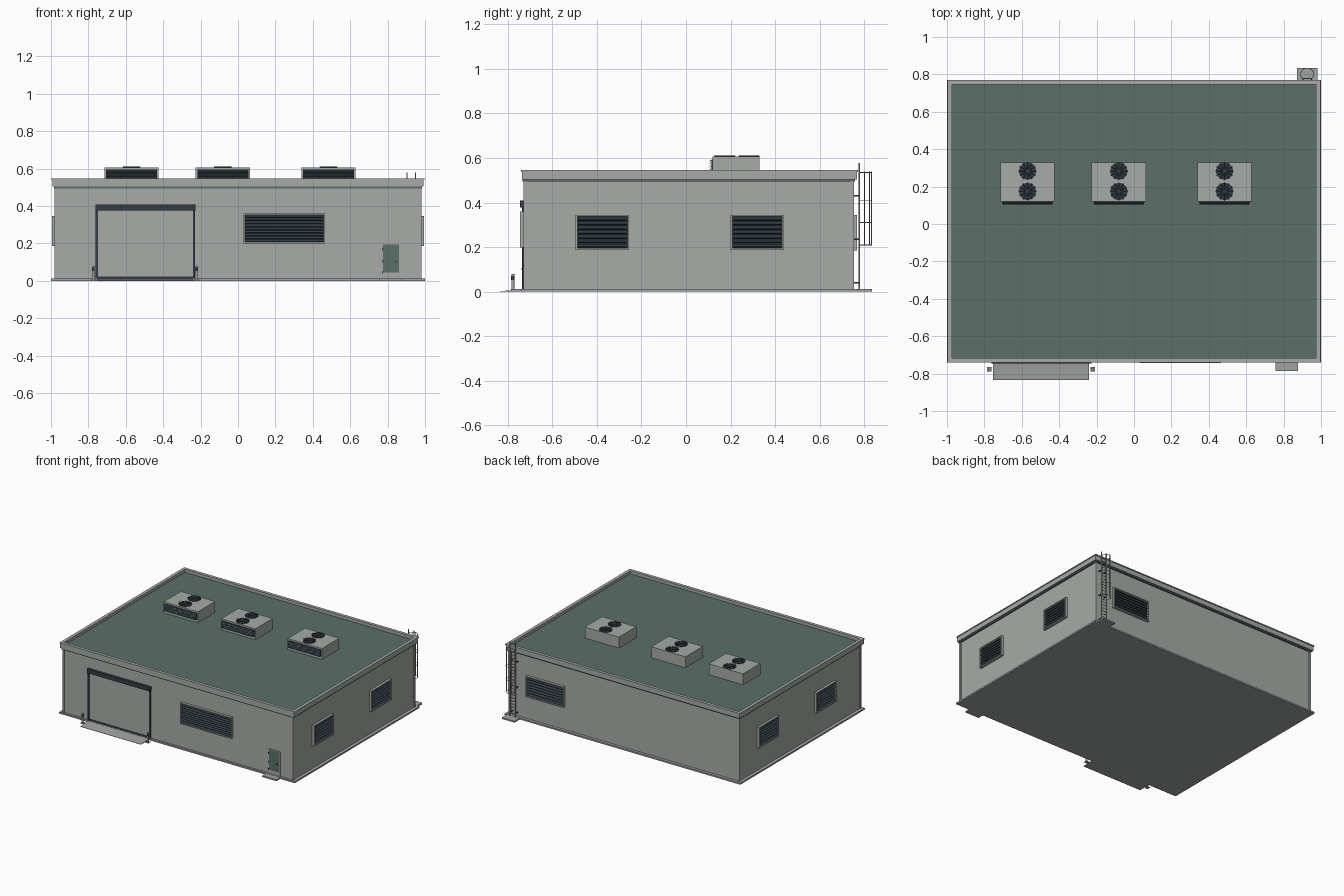
import bpy, bmesh, math
from mathutils import Matrix, Vector

if "Cube" in bpy.data.objects:
    bpy.data.objects.remove(bpy.data.objects["Cube"])


def material(name, r, g, b):
    m = bpy.data.materials.new(name)
    m.diffuse_color = (r, g, b, 1)
    m.use_nodes = True
    m.node_tree.nodes["Principled BSDF"].inputs["Base Color"].default_value = m.diffuse_color
    return m


MATS = [material("wall grey", 0.385, 0.41, 0.38),
        material("roof green", 0.10, 0.16, 0.135),
        material("dark slate", 0.034, 0.048, 0.062),
        material("concrete grey", 0.35, 0.37, 0.365)]
GREY, GREEN, DARK, CONC = range(4)


class Part:
    """Collects primitives in one bmesh; base places the whole part."""

    def __init__(self, name, base=None):
        self.name, self.bm = name, bmesh.new()
        self.base = base or Matrix.Identity(4)

    def paint(self, verts, mat):
        for f in {f for v in verts for f in v.link_faces}:
            f.material_index = mat

    def box(self, x0, x1, y0, y1, z0, z1, mat, tilt=0):
        m = (Matrix.Translation(((x0 + x1) / 2, (y0 + y1) / 2, (z0 + z1) / 2))
             @ Matrix.Rotation(tilt, 4, 'X')
             @ Matrix.Diagonal((x1 - x0, y1 - y0, z1 - z0, 1)))
        v = bmesh.ops.create_cube(self.bm, size=1, matrix=self.base @ m)['verts']
        self.paint(v, mat)
        return v

    def rod(self, a, b, r, mat, sides=8):
        a, b = Vector(a), Vector(b)
        m = (Matrix.Translation((a + b) / 2)
             @ (b - a).to_track_quat('Z', 'Y').to_matrix().to_4x4())
        v = bmesh.ops.create_cone(self.bm, cap_ends=True, segments=sides, radius1=r,
                                  radius2=r, depth=(b - a).length,
                                  matrix=self.base @ m)['verts']
        self.paint(v, mat)

    def frame(self, x0, x1, y0, y1, z0, z1, w, mat):
        self.box(x0, x1, y0, y1, z1 - w, z1, mat)
        self.box(x0, x1, y0, y1, z0, z0 + w, mat)
        self.box(x0, x0 + w, y0, y1, z0 + w, z1 - w, mat)
        self.box(x1 - w, x1, y0, y1, z0 + w, z1 - w, mat)

    def ring(self, x0, x1, y0, y1, z0, z1, w, mat):
        self.box(x0, x1, y0, y0 + w, z0, z1, mat)
        self.box(x0, x1, y1 - w, y1, z0, z1, mat)
        self.box(x0, x0 + w, y0 + w, y1 - w, z0, z1, mat)
        self.box(x1 - w, x1, y0 + w, y1 - w, z0, z1, mat)

    def slats(self, x0, x1, y, z0, z1, n, depth):
        step = (z1 - z0) / n
        for i in range(n):
            zc = z0 + step * (i + 0.5)
            self.box(x0, x1, y - depth / 2, y + depth / 2, zc - step * 0.12,
                     zc + step * 0.12, DARK, math.radians(40))

    def done(self):
        me = bpy.data.meshes.new(self.name)
        self.bm.to_mesh(me)
        self.bm.free()
        for m in MATS:
            me.materials.append(m)
        ob = bpy.data.objects.new(self.name, me)
        bpy.context.collection.objects.link(ob)
        return ob


# Base slab, walls with corner trims
p = Part("base_slab")
p.box(-1, 1, -0.74, 0.77, 0, 0.012, CONC)
p.done()
p = Part("walls")
p.box(-0.975, 0.975, -0.725, 0.748, 0.012, 0.5, GREY)
for x in (-0.972, 0.972):
    for y in (-0.722, 0.745):
        p.box(x - 0.008, x + 0.008, y - 0.008, y + 0.008, 0.012, 0.497, GREY)
p.done()

# Roof deck, parapet and green trim under it
p = Part("roof_deck")
p.box(-0.98, 0.98, -0.72, 0.752, 0.5, 0.522, GREEN)
p.done()
p = Part("parapet")
p.ring(-0.993, 0.993, -0.737, 0.767, 0.503, 0.54, 0.018, GREY)
p.ring(-0.997, 0.997, -0.741, 0.771, 0.538, 0.546, 0.024, GREY)
p.done()
p = Part("parapet_trim")
p.ring(-0.985, 0.985, -0.733, 0.758, 0.494, 0.504, 0.02, GREEN)
p.done()


# Wall louvres: centre on wall, heading angle, width, height
def louvre(name, x, y, angle, w, z0, z1, n):
    base = Matrix.Translation((x, y, 0)) @ Matrix.Rotation(math.radians(angle), 4, 'Z')
    q = Part(name, base)
    h = w / 2
    q.frame(-h, h, -0.019, 0.005, z0, z1, 0.008, GREY)
    q.box(-h + 0.006, h - 0.006, -0.004, 0.004, z0 + 0.006, z1 - 0.006, DARK)
    q.slats(-h + 0.007, h - 0.007, -0.010, z0 + 0.008, z1 - 0.008, n, 0.017)
    q.done()


louvre("front_louvre", 0.248, -0.725, 0, 0.435, 0.198, 0.36, 9)
louvre("back_louvre", 0.665, 0.748, 180, 0.32, 0.185, 0.345, 7)
for i, y in enumerate((-0.375, 0.32)):
    louvre(f"right_louvre_{i + 1}", 0.975, y, 90, 0.24, 0.187, 0.345, 7)
for i, y in enumerate((-0.285, 0.41)):
    louvre(f"left_louvre_{i + 1}", -0.975, y, -90, 0.24, 0.187, 0.345, 7)

# Roller door with ribbed curtain, side guides and header box
p = Part("roller_door")
p.box(-0.75, -0.24, -0.729, -0.72, 0.015, 0.39, GREY)
p.box(-0.75, -0.24, -0.731, -0.72, 0.012, 0.022, DARK)
for x in (-0.755, -0.235):
    p.box(x - 0.006, x + 0.006, -0.736, -0.72, 0.012, 0.38, DARK)
p.box(-0.762, -0.228, -0.745, -0.72, 0.377, 0.408, DARK)
p.done()

# Sloped ramp in front of the roller door
p = Part("ramp")
p.box(-0.755, -0.24, -0.834, -0.73, 0, 0.011, CONC)
for v in p.bm.verts:
    if v.co.y < -0.8 and v.co.z > 0.005:
        v.co.z = 0.002
p.done()

# Bollards
for i, x in enumerate((-0.774, -0.221)):
    p = Part(f"bollard_{i + 1}")
    p.box(x - 0.012, x + 0.012, -0.789, -0.765, 0, 0.006, CONC)
    p.rod((x, -0.777, 0), (x, -0.777, 0.078), 0.007, GREY, 12)
    p.rod((x, -0.777, 0.052), (x, -0.777, 0.07), 0.0078, DARK, 12)
    p.done()

# Personnel door with frame, kick plate, handle, hinges and step
p = Part("side_door")
p.frame(0.768, 0.867, -0.732, -0.72, 0.008, 0.2, 0.006, GREY)
p.box(0.774, 0.861, -0.73, -0.72, 0.012, 0.196, GREEN)
p.box(0.774, 0.861, -0.732, -0.72, 0.012, 0.045, GREY)
p.box(0.835, 0.849, -0.738, -0.728, 0.098, 0.103, DARK)
for z in (0.045, 0.105, 0.17):
    p.box(0.77, 0.776, -0.735, -0.728, z - 0.007, z + 0.007, DARK)
p.done()
p = Part("door_step")
p.box(0.756, 0.876, -0.786, -0.73, 0, 0.011, CONC)
p.done()

# Rooftop cooling units with front grille and two fans each
for i, x in enumerate((-0.569, -0.081, 0.484)):
    p = Part(f"cooling_unit_{i + 1}")
    p.box(x - 0.145, x + 0.145, 0.119, 0.329, 0.515, 0.606, GREY)
    p.box(x - 0.136, x + 0.136, 0.114, 0.12, 0.543, 0.594, DARK)
    p.slats(x - 0.134, x + 0.134, 0.11, 0.545, 0.592, 5, 0.01)
    for y in (0.174, 0.283):
        p.rod((x, y, 0.6), (x, y, 0.609), 0.046, DARK, 32)
        p.rod((x, y, 0.6), (x, y, 0.612), 0.012, DARK, 16)
        for k in range(6):
            a = math.pi * k / 6
            d = Vector((math.cos(a), math.sin(a), 0)) * 0.048
            c = Vector((x, y, 0.61))
            p.rod(c - d, c + d, 0.0015, DARK, 4)
    p.done()

# Ladder: pad, rails, rungs, wall brackets
LX, LY = 0.926, 0.778
p = Part("ladder_pad")
p.box(0.872, 0.98, 0.76, 0.834, 0, 0.011, CONC)
p.done()
p = Part("ladder")
for s in (-1, 1):
    x = LX + s * 0.023
    p.rod((x, LY, 0.01), (x, LY, 0.578), 0.003, GREY)
    for z in (0.04, 0.235, 0.43):
        p.box(x - 0.003, x + 0.003, 0.745, LY, z - 0.003, z + 0.003, DARK)
for k in range(22):
    z = 0.035 + k * 0.0235
    p.rod((LX - 0.023, LY, z), (LX + 0.023, LY, z), 0.002, GREY, 6)
p.done()

# Safety cage: hoops and vertical bars
p = Part("ladder_cage")
N, R, CY = 20, 0.035, 0.801


def on_hoop(t, z):
    a = math.radians(-42 + 264 * t)
    return (LX + R * math.cos(a), CY + R * math.sin(a) * 0.92, z)


for z in (0.21, 0.31, 0.41, 0.535):
    for k in range(N):
        p.rod(on_hoop(k / N, z), on_hoop((k + 1) / N, z), 0.002, GREY, 6)
for t in (0.16, 0.33, 0.5, 0.67, 0.84):
    p.rod(on_hoop(t, 0.208), on_hoop(t, 0.54), 0.0018, GREY, 6)
p.done()
